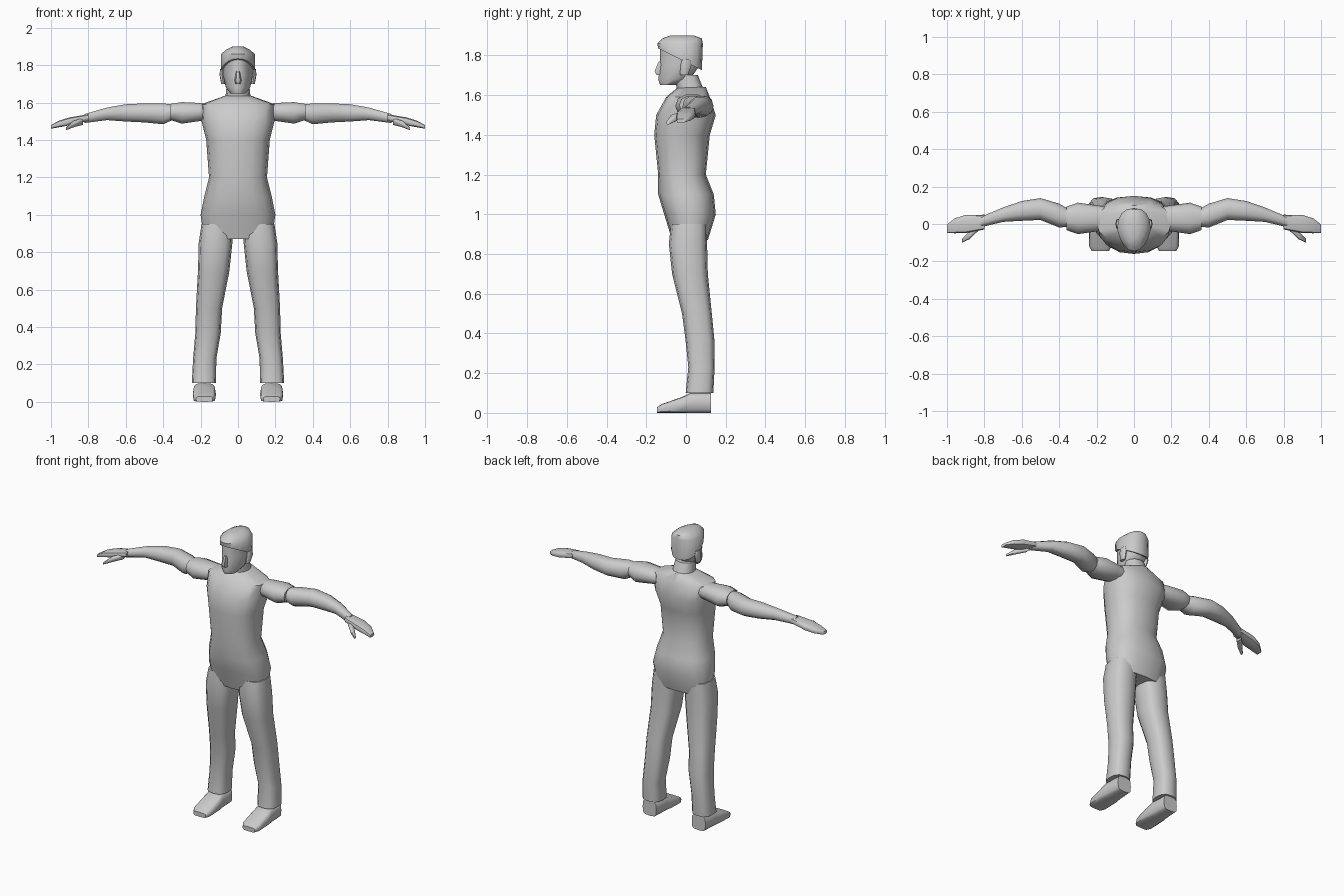
import bpy
import bmesh
import math

cube = bpy.data.objects.get("Cube")
if cube:
    bpy.data.objects.remove(cube, do_unlink=True)

# One plain grey for the whole figure
grey = bpy.data.materials.new("plain grey")
grey.use_nodes = True
colour = (0.6, 0.6, 0.6, 1)
grey.diffuse_color = colour
grey.node_tree.nodes["Principled BSDF"].inputs["Base Color"].default_value = colour

parts = []


def rounded(angle, power):
    """Point of a unit superellipse at the given angle."""
    return [
        math.copysign(abs(wave) ** (2 / power), wave)
        for wave in (math.cos(angle), math.sin(angle))
    ]


def section(ring, axis, sides, power, taper, tilt):
    """Cross-section of a ring, narrowed and lifted towards its front."""
    along, centre_u, centre_v, radius_u, radius_v = ring
    points = []
    for step in range(sides):
        across, depth = rounded(math.tau * step / sides, power)
        narrow = 1 - taper * max(0, -depth)
        u = centre_u + radius_u * across * narrow
        v = centre_v + radius_v * depth
        height = along - tilt * radius_v * depth
        points.append({"z": (u, v, height), "x": (height, u, v), "y": (u, height, v)}[axis])
    return points


def loft(name, rings, axis="z", sides=12, power=2.4, taper=0, tilt=0, side=1):
    """Skin rings of (position, centre u, centre v, radius u, radius v).

    The tilt applies to the first ring only.
    """
    bm = bmesh.new()
    loops = []
    for ring in rings:
        points = section(ring, axis, sides, power, taper, tilt if ring is rings[0] else 0)
        loops.append([bm.verts.new((side * x, y, z)) for x, y, z in points])
    for low, high in zip(loops, loops[1:]):
        for step in range(sides):
            after = (step + 1) % sides
            bm.faces.new((low[step], low[after], high[after], high[step]))
    bm.faces.new(loops[0])
    bm.faces.new(loops[-1])
    bmesh.ops.recalc_face_normals(bm, faces=bm.faces)
    mesh = bpy.data.meshes.new(name)
    bm.to_mesh(mesh)
    bm.free()
    mesh.materials.append(grey)
    obj = bpy.data.objects.new(name, mesh)
    bpy.context.collection.objects.link(obj)
    parts.append(obj)


def body_part(name, rings, **options):
    """Centred part from rings of (height, half width, middle y, half depth)."""
    full = [(z, 0, y, width, depth) for z, width, y, depth in rings]
    loft(name, full, **options)


def pair(name, rings, **options):
    """Build a part on the left and its mirror on the right."""
    for label, side in (("left", 1), ("right", -1)):
        loft(f"{label}_{name}", rings, side=side, **options)


def arm_part(name, rings, spread, **options):
    """Pair running outwards, from rings of (x, y, z, half thickness)."""
    full = [(x, y, z, radius * spread, radius) for x, y, z, radius in rings]
    pair(name, full, axis="x", sides=10, **options)


def leg_part(name, rings, spread, **options):
    """Pair running down, from rings of (z, x, y, half width)."""
    full = [(z, x, y, radius, radius * spread) for z, x, y, radius in rings]
    pair(name, full, **options)


# Torso, from crotch to collar
body_part("torso", [
    (.87, .18, .02, .09), (1, .2, .02, .13), (1.1, .18, 0, .14), (1.2, .155, -.02, .12),
    (1.4, .17, -.02, .14), (1.5, .195, 0, .15), (1.59, .2, .01, .11), (1.64, .06, .03, .07),
], sides=16)

# Neck, head and swept hair
body_part("neck", [(1.6, .07, .03, .07), (1.7, .06, 0, .06)])
body_part("head", [
    (1.65, .04, -.09, .04), (1.68, .065, -.06, .08), (1.75, .08, -.03, .1), (1.85, .08, -.03, .1),
], sides=16, taper=.35)
body_part("hair", [
    (1.78, .09, -.03, .11), (1.86, .09, -.03, .115), (1.885, .06, -.02, .1), (1.9, .03, -.02, .06),
], sides=16, taper=.3, tilt=.5)

# Face details
body_part("nose", [(1.7, .015, -.13, .02), (1.72, .018, -.14, .02), (1.77, .01, -.12, .02)], sides=6)
leg_part("ear", [(1.7, .08, -.01, .01), (1.75, .085, 0, .014), (1.78, .085, 0, .01)], spread=2, sides=8)

# Sleeves, forearms and hands
arm_part("sleeve", [
    (.15, .03, 1.55, .045), (.2, .03, 1.55, .05), (.3, .03, 1.545, .06), (.36, .03, 1.55, .045),
], spread=1.4)
arm_part("forearm", [
    (.34, .03, 1.55, .04), (.4, .045, 1.54, .058), (.5, .08, 1.545, .053), (.6, .07, 1.545, .048),
    (.7, .05, 1.54, .035), (.82, .01, 1.515, .025),
], spread=1.1)
arm_part("hand", [
    (.8, .01, 1.52, .018), (.9, 0, 1.5, .022), (.96, -.01, 1.485, .018), (1, -.025, 1.47, .01),
], spread=2.2, power=3)
arm_part("thumb", [(.83, -.01, 1.5, .02), (.88, -.06, 1.485, .018), (.92, -.09, 1.46, .008)], spread=1.2)

# Trouser legs, from the hip down to the cuff
leg_part("trouser_leg", [
    (.95, .11, .015, .085), (.85, .12, .01, .09), (.7, .13, .02, .084), (.5, .155, .055, .07),
    (.37, .16, .07, .068), (.23, .178, .078, .062), (.1, .182, .068, .065),
], spread=1.07, power=2.8)

# Shoes stand flat, from rows of (y, half width, height)
shoe_rows = [(-.145, .045, .03), (-.12, .06, .045), (-.02, .062, .08), (.02, .058, .1), (.125, .05, .1)]
pair("shoe", [(y, .18, tall / 2, width, tall / 2) for y, width, tall in shoe_rows], axis="y", power=4)

# Smooth shading with crisp folds
bpy.ops.object.select_all(action="DESELECT")
for obj in parts:
    obj.select_set(True)
bpy.context.view_layer.objects.active = parts[0]
bpy.ops.object.shade_smooth_by_angle(angle=math.radians(50))
